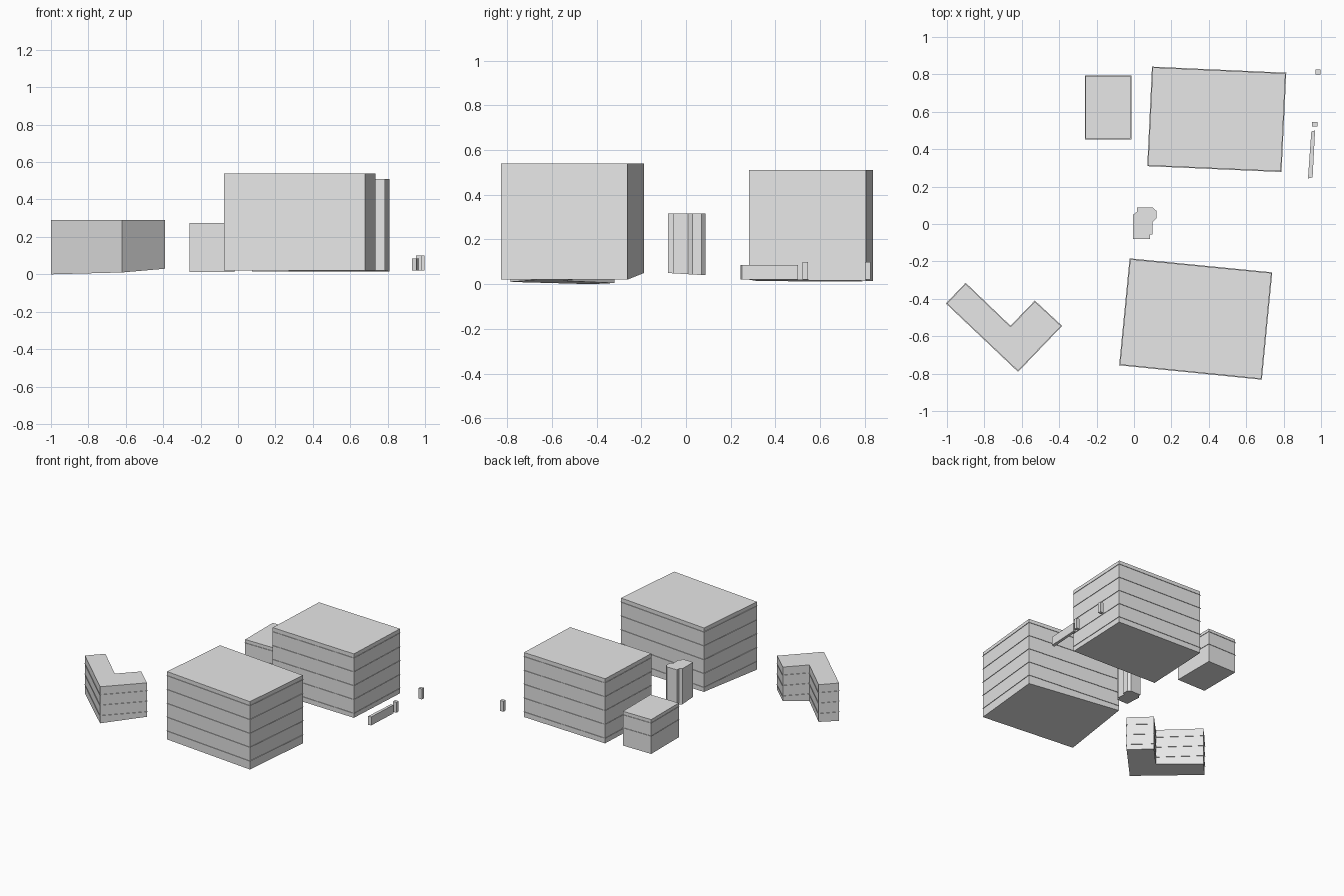
import bpy
import bmesh
from mathutils import Vector

cube = bpy.data.objects.get("Cube")
if cube:
    bpy.data.objects.remove(cube, do_unlink=True)

grey = bpy.data.materials.new("light grey concrete")
grey.use_nodes = True
colour = (0.8, 0.8, 0.8, 1)
grey.diffuse_color = colour
grey.node_tree.nodes["Principled BSDF"].inputs["Base Color"].default_value = colour

LEDGE = 0.004


def outset(outline, dist):
    """Push a counter-clockwise outline outwards with mitred corners."""
    pts = [Vector(p) for p in outline]
    result = []
    for i, p in enumerate(pts):
        a = (p - pts[i - 1]).normalized()
        b = (pts[(i + 1) % len(pts)] - p).normalized()
        na, nb = Vector((a.y, -a.x)), Vector((b.y, -b.x))
        result.append(p + (na + nb) * dist / (1 + na.dot(nb)))
    return result


def block(name, outline, base, top, floors=()):
    """Extrude an outline; base is one height or one per corner."""
    if not isinstance(base, (list, tuple)):
        base = [base] * len(outline)
    bm = bmesh.new()
    low = [bm.verts.new((x, y, z)) for (x, y), z in zip(outline, base)]
    high = [bm.verts.new((x, y, top)) for x, y in outline]
    bm.faces.new(low[::-1])
    bm.faces.new(high)
    n = len(outline)
    for i in range(n):
        j = (i + 1) % n
        bm.faces.new((low[i], low[j], high[j], high[i]))
    # paper-thin floor plates that show as fine ledges on the walls
    for z in floors:
        bm.faces.new([bm.verts.new((p.x, p.y, z)) for p in outset(outline, LEDGE)])
    mesh = bpy.data.meshes.new(name)
    bm.to_mesh(mesh)
    bm.free()
    mesh.materials.append(grey)
    obj = bpy.data.objects.new(name, mesh)
    bpy.context.collection.objects.link(obj)
    return obj


def rect(x0, y0, x1, y1):
    return [(x0, y0), (x1, y0), (x1, y1), (x0, y1)]


def storeys(top, step, count):
    return [top - step * i for i in range(count)]


# large buildings
block("front_building",
      [(-0.075, -0.752), (0.68, -0.828), (0.735, -0.262), (-0.02, -0.188)],
      [0.02, 0.02, 0.02, 0.05], 0.54, storeys(0.51, 0.106, 5))
block("back_building",
      [(0.075, 0.313), (0.785, 0.282), (0.81, 0.805), (0.1, 0.837)],
      [0.015, 0.02, 0.015, 0.015], 0.51, storeys(0.48, 0.106, 5))

# small building and corner building
block("small_building", rect(-0.258, 0.456, -0.018, 0.79), 0.012, 0.275,
      storeys(0.25, 0.1, 2))
block("corner_building",
      [(-1, -0.425), (-0.62, -0.785), (-0.39, -0.545),
       (-0.53, -0.415), (-0.66, -0.55), (-0.9, -0.32)],
      [0, 0.01, 0.03, 0.03, 0.015, 0.005], 0.29, storeys(0.23, 0.08, 3))

# central tower with chamfered corners, on sloping ground
tower = [(-0.005, -0.08), (0.085, -0.08), (0.085, -0.055), (0.1, -0.055),
         (0.1, 0.01), (0.12, 0.03), (0.12, 0.07), (0.1, 0.088),
         (0.015, 0.088), (0.015, 0.065), (-0.005, 0.05)]
block("central_tower", tower, [0.045 - 0.06 * y for x, y in tower], 0.315)

# garden wall and gate posts
block("garden_wall", [(0.93, 0.243), (0.955, 0.25), (0.968, 0.5), (0.948, 0.495)],
      0.02, 0.085)
block("near_gate_post", rect(0.952, 0.52, 0.98, 0.546), 0.02, 0.1)
block("far_gate_post", rect(0.97, 0.8, 0.998, 0.825), 0.02, 0.1)
